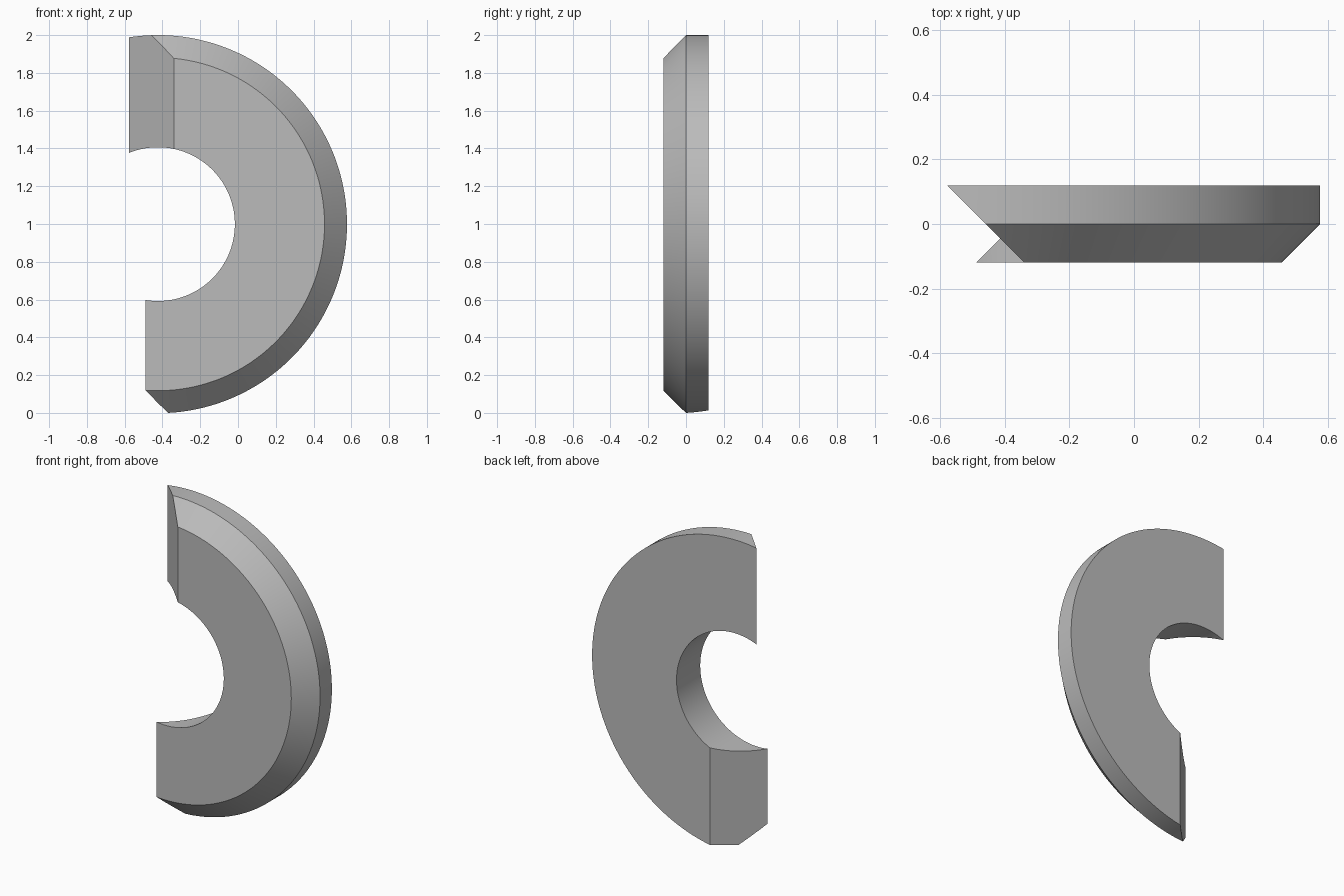
import bpy
import bmesh
from math import radians
from mathutils import Matrix, Vector

old = bpy.data.objects.get("Cube")
if old:
    bpy.data.objects.remove(old, do_unlink=True)

# One plain grey
grey = bpy.data.materials.new("plain grey")
grey.use_nodes = True
colour = (0.5, 0.5, 0.5, 1)
grey.diffuse_color = colour
grey.node_tree.nodes["Principled BSDF"].inputs["Base Color"].default_value = colour

OUTER, INNER, DEPTH = 1.0007, 0.407, 0.119
CENTRE = Vector((-0.4237, 0, 0.9993))
SWEEP = radians(120)

# Ring section (radius, y): square back, bevelled outer front edge
section = [(INNER, -DEPTH), (OUTER - DEPTH, -DEPTH), (OUTER, 0),
           (OUTER, DEPTH), (INNER, DEPTH)]

bm = bmesh.new()
start = Matrix.Rotation(-SWEEP, 3, 'Y')
ring = [bm.verts.new(CENTRE + start @ Vector((r, y, 0))) for r, y in section]
edges = [bm.edges.new((ring[i - 1], ring[i])) for i in range(len(ring))]
bmesh.ops.spin(bm, geom=ring + edges, cent=CENTRE, axis=(0, 1, 0),
               angle=2 * SWEEP, steps=160)


def trim(side, x, normal):
    """Cut the upper (side=1) or lower (side=-1) arm with a slanted plane."""
    faces = [f for f in bm.faces
             if (f.calc_center_median().z - CENTRE.z) * side > 0]
    geom = set(faces)
    for f in faces:
        geom.update(f.edges, f.verts)
    bmesh.ops.bisect_plane(bm, geom=list(geom), plane_co=(x, 0, 0),
                           plane_no=normal, clear_outer=True, dist=1e-5)


# Mitred ends, then their caps
trim(1, -0.459, (-1, -1, 0))
trim(-1, -0.37, (-1, 1, 0))
bmesh.ops.delete(bm, geom=[e for e in bm.edges if not e.link_faces], context='EDGES')
bmesh.ops.holes_fill(bm, edges=[e for e in bm.edges if e.is_boundary], sides=0)
bmesh.ops.recalc_face_normals(bm, faces=bm.faces)

mesh = bpy.data.meshes.new("half_ring")
bm.to_mesh(mesh)
bm.free()
mesh.materials.append(grey)
half_ring = bpy.data.objects.new("half_ring", mesh)
bpy.context.collection.objects.link(half_ring)

bpy.ops.object.select_all(action='DESELECT')
half_ring.select_set(True)
bpy.context.view_layer.objects.active = half_ring
bpy.ops.object.shade_smooth_by_angle(angle=radians(30))
